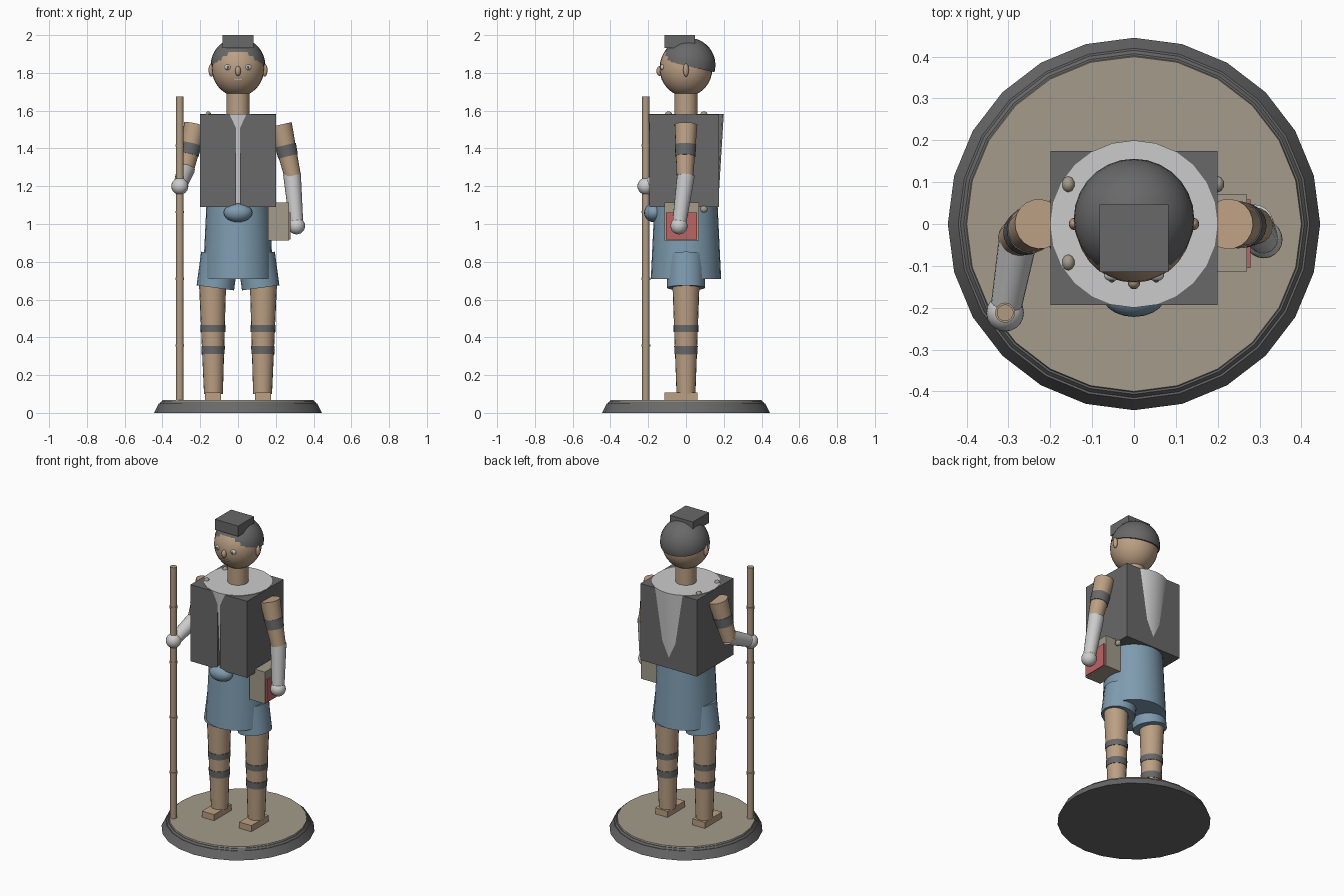
import bpy, bmesh, math
from mathutils import Vector, Matrix

if "Cube" in bpy.data.objects:
    bpy.data.objects.remove(bpy.data.objects["Cube"], do_unlink=True)


def material(name, rgb):
    m = bpy.data.materials.new(name)
    m.use_nodes = True
    m.diffuse_color = (*rgb, 1)
    bsdf = next(n for n in m.node_tree.nodes if n.type == 'BSDF_PRINCIPLED')
    bsdf.inputs["Base Color"].default_value = (*rgb, 1)
    return m


DARK = material("charcoal", (0.14, 0.14, 0.14))
WHITE = material("off white", (0.6, 0.6, 0.6))
SKIN = material("skin", (0.50, 0.35, 0.23))
TAN = material("sand", (0.37, 0.33, 0.26))
BLUE = material("denim blue", (0.21, 0.33, 0.43))
RED = material("faded red", (0.50, 0.13, 0.13))
WOOD = material("bamboo", (0.44, 0.33, 0.23))


def finish(bm, name, mat):
    bmesh.ops.recalc_face_normals(bm, faces=bm.faces)
    mesh = bpy.data.meshes.new(name)
    bm.to_mesh(mesh)
    bm.free()
    mesh.materials.append(mat)
    ob = bpy.data.objects.new(name, mesh)
    bpy.context.collection.objects.link(ob)
    bpy.ops.object.select_all(action='DESELECT')
    ob.select_set(True)
    bpy.context.view_layer.objects.active = ob
    bpy.ops.object.shade_smooth_by_angle(angle=math.radians(35))
    return ob


def box(name, mat, low, high):
    low, high = Vector(low), Vector(high)
    bm = bmesh.new()
    bmesh.ops.create_cube(bm, size=1)
    bmesh.ops.scale(bm, vec=high - low, verts=bm.verts)
    bmesh.ops.translate(bm, vec=(low + high) / 2, verts=bm.verts)
    return finish(bm, name, mat)


def limb(name, mat, start, end, r1, r2, sides=20):
    """Tapered cylinder between two points."""
    start, end = Vector(start), Vector(end)
    axis = end - start
    turn = axis.to_track_quat('Z', 'Y').to_matrix().to_4x4()
    bm = bmesh.new()
    bmesh.ops.create_cone(bm, cap_ends=True, segments=sides, radius1=r1, radius2=r2,
                          depth=axis.length,
                          matrix=Matrix.Translation((start + end) / 2) @ turn)
    return finish(bm, name, mat)


def ball(name, mat, centre, radii, segments=20):
    bm = bmesh.new()
    bmesh.ops.create_uvsphere(bm, u_segments=segments, v_segments=segments // 2 + 2, radius=1)
    bmesh.ops.scale(bm, vec=radii, verts=bm.verts)
    bmesh.ops.translate(bm, vec=centre, verts=bm.verts)
    return finish(bm, name, mat)


def band(name, start, end, r1, r2, t1, t2):
    """Dark wrap around a stretch of a limb."""
    start, end = Vector(start), Vector(end)
    radius = lambda t: r1 + (r2 - r1) * t + 0.003
    limb(name, DARK, start.lerp(end, t1), start.lerp(end, t2), radius(t1), radius(t2))


# Round base
limb("base_rim", DARK, (0, 0, 0), (0, 0, 0.05), 0.445, 0.42, 24)
limb("base_step", DARK, (0, 0, 0.05), (0, 0, 0.06), 0.415, 0.407, 24)
limb("base_ground", TAN, (0, 0, 0.05), (0, 0, 0.068), 0.405, 0.40, 24)

# Legs, feet and shorts cuffs
for side, s in (("left", 1), ("right", -1)):
    ankle, thigh = (s * 0.13, 0, 0.1), (s * 0.135, 0, 0.72)
    box(side + "_foot", SKIN, (s * 0.132 - 0.043, -0.115, 0.066), (s * 0.132 + 0.043, 0.06, 0.107))
    limb(side + "_leg", SKIN, ankle, thigh, 0.05, 0.073)
    band(side + "_shin_wrap", ankle, thigh, 0.05, 0.073, 0.34, 0.41)
    band(side + "_knee_wrap", ankle, thigh, 0.05, 0.073, 0.53, 0.59)
    limb(side + "_shorts_cuff", BLUE, (s * 0.096, 0, 0.84), (s * 0.12, 0, 0.662), 0.1, 0.1)

# Shorts and knot
limb("shorts", BLUE, (0, 0, 0.71), (0, 0, 1.09), 0.186, 0.168, 28)
ball("belt_knot", BLUE, (0, -0.17, 1.06), (0.076, 0.052, 0.05))

# Shirt and boxy vest with a slit down the front
limb("shirt", WHITE, (0, 0, 1.092), (0, 0, 1.583), 0.17, 0.2, 24)
for side, s in (("left", 1), ("right", -1)):
    x1, x2 = sorted((s * 0.01, s * 0.2))
    box(side + "_vest_panel", DARK, (x1, -0.194, 1.09), (x2, 0.15, 1.58))
box("vest_back", DARK, (-0.2, 0.15, 1.09), (0.2, 0.174, 1.58))

# Bag with strap ends
box("bag", TAN, (0.16, -0.114, 0.912), (0.27, 0.07, 1.115))
box("bag_patch", RED, (0.27, -0.105, 0.918), (0.278, 0.058, 1.062))
for i, p in enumerate([(-0.157, 0.095, 1.578), (-0.157, -0.092, 1.578), (0.2, 0.095, 1.078)]):
    ball("strap_end_%d" % i, TAN, p, (0.016, 0.02, 0.018), 10)

# Arms: upper arm, wrap, sleeve and hand
arms = {
    "left": ((0.226, 0, 1.525), (0.289, -0.005, 1.255), (0.286, 0, 1.262), (0.31, -0.037, 0.99)),
    "right": ((-0.226, 0, 1.525), (-0.282, -0.035, 1.27), (-0.275, -0.025, 1.29),
              (-0.308, -0.212, 1.2)),
}
for side, (shoulder, elbow, sleeve, hand) in arms.items():
    limb(side + "_upper_arm", SKIN, shoulder, elbow, 0.06, 0.044)
    band(side + "_arm_wrap", shoulder, elbow, 0.06, 0.044, 0.4, 0.62)
    limb(side + "_forearm", WHITE, sleeve, hand, 0.047, 0.036)
    ball(side + "_hand", WHITE, hand, (0.045, 0.045, 0.045))

# Bamboo staff
sx, sy = -0.308, -0.212
limb("staff", WOOD, (sx, sy, 0.066), (sx, sy, 1.675), 0.02, 0.02, 14)
for i in range(4):
    z = 0.357 + i * 0.353
    limb("staff_joint_%d" % i, WOOD, (sx, sy, z - 0.006), (sx, sy, z + 0.006), 0.024, 0.024, 14)

# Head and face
limb("neck", SKIN, (0, 0, 1.56), (0, 0, 1.72), 0.061, 0.061)
ball("head", SKIN, (0, 0, 1.825), (0.139, 0.14, 0.15), 28)
ball("nose", SKIN, (0, -0.14, 1.81), (0.015, 0.016, 0.026), 12)
box("mouth", WHITE, (-0.025, -0.133, 1.764), (0.025, -0.126, 1.768))
for side, s in (("left", 1), ("right", -1)):
    ball(side + "_ear", SKIN, (s * 0.141, 0, 1.815), (0.015, 0.015, 0.035), 12)
    ball(side + "_eye", WHITE, (s * 0.053, -0.123, 1.83), (0.019, 0.014, 0.016), 14)
    ball(side + "_pupil", DARK, (s * 0.053, -0.135, 1.83), (0.007, 0.005, 0.007), 10)

# Hair cap cut along a tilted hairline, with a square topknot
bm = bmesh.new()
bmesh.ops.create_uvsphere(bm, u_segments=28, v_segments=18, radius=0.144)
bmesh.ops.translate(bm, vec=(0, 0.012, 1.842), verts=bm.verts)
bmesh.ops.bisect_plane(bm, geom=bm.verts[:] + bm.edges[:] + bm.faces[:],
                       plane_co=(0, 0, 1.838), plane_no=(0, 0.23, 1), clear_inner=True)
bmesh.ops.holes_fill(bm, edges=[e for e in bm.edges if e.is_boundary])
finish(bm, "hair", DARK)
box("topknot", DARK, (-0.082, -0.115, 1.933), (0.082, 0.047, 2.0))
